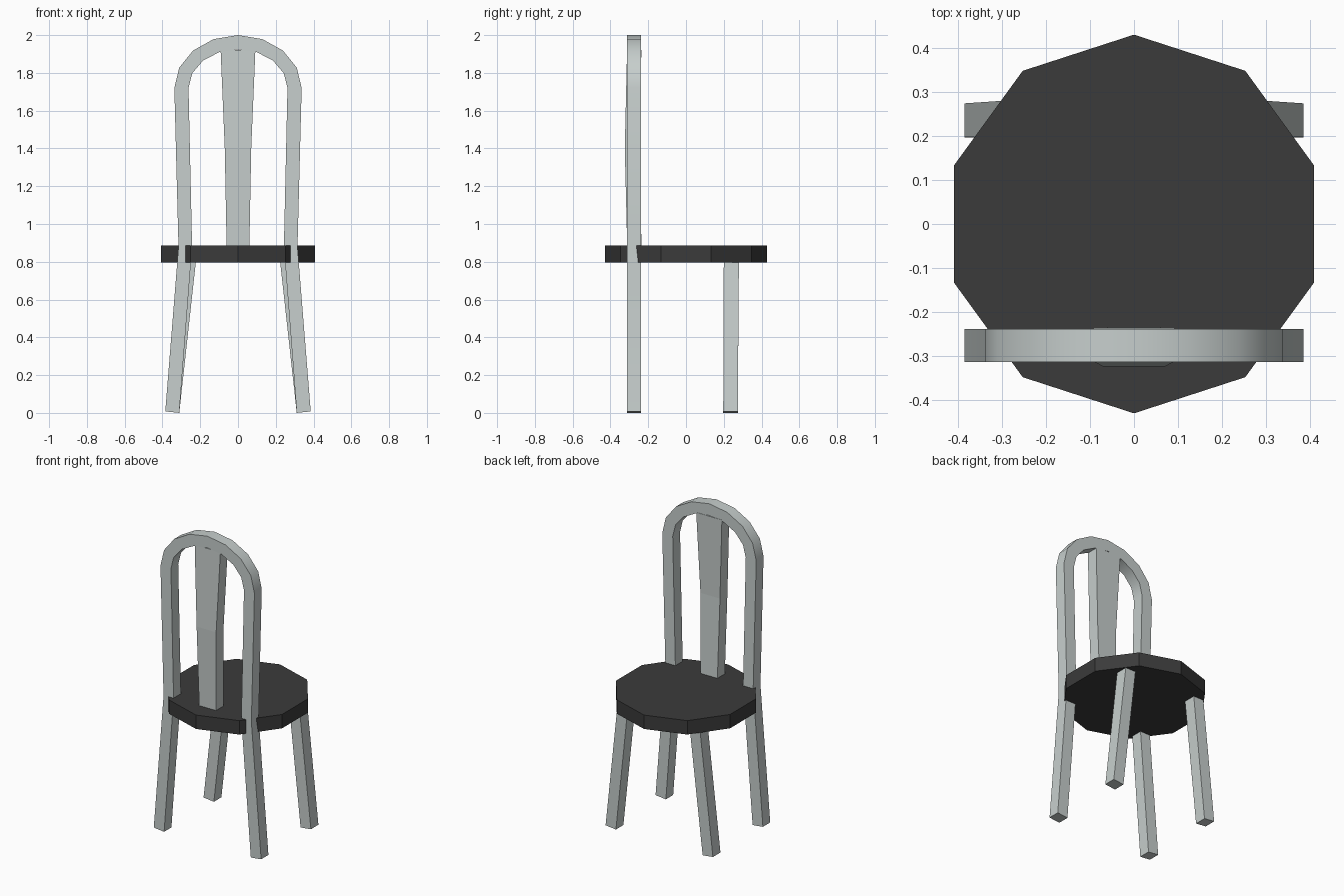
import bpy, bmesh, math

if "Cube" in bpy.data.objects:
    bpy.data.objects.remove(bpy.data.objects["Cube"])


def material(name, rgb):
    m = bpy.data.materials.new(name)
    m.diffuse_color = (*rgb, 1)
    m.use_nodes = True
    m.node_tree.nodes["Principled BSDF"].inputs["Base Color"].default_value = m.diffuse_color
    return m


grey = material("pale grey paint", (0.57, 0.62, 0.61))
dark = material("charcoal", (0.043, 0.043, 0.043))


def loft(name, sections):
    """Square bar through sections ((x, z) inner, (x, z) outer, y front, y back)."""
    bm = bmesh.new()
    rings = []
    for (xi, zi), (xo, zo), y0, y1 in sections:
        rings.append([bm.verts.new(p) for p in
                      ((xi, y0, zi), (xo, y0, zo), (xo, y1, zo), (xi, y1, zi))])
    for a, b in zip(rings, rings[1:]):
        for i in range(4):
            j = (i + 1) % 4
            bm.faces.new((a[i], a[j], b[j], b[i]))
    bm.faces.new(rings[0][::-1])
    bm.faces.new(rings[-1])
    bmesh.ops.recalc_face_normals(bm, faces=bm.faces)
    me = bpy.data.meshes.new(name)
    bm.to_mesh(me)
    bm.free()
    me.materials.append(grey)
    ob = bpy.data.objects.new(name, me)
    bpy.context.collection.objects.link(ob)
    return ob


# Seat: ten-sided slab with corners at front and back
bpy.ops.mesh.primitive_cylinder_add(vertices=10, radius=0.43, depth=0.09,
                                    location=(0, 0, 0.84))
seat = bpy.context.object
seat.name = "seat"
seat.data.materials.append(dark)

# Back frame: rear legs, uprights and arch in one continuous bar
F, B = -0.313, -0.238
side = [((0.311, 0.0), (0.385, 0.008)),
        ((0.243, 0.88), (0.315, 0.88))]
arch = []
for i in range(9):
    a = math.pi * i / 8
    c, s = math.cos(a), math.sin(a)
    arch.append(((0.262 * c, 1.72 + 0.205 * s), (0.337 * c, 1.72 + 0.28 * s)))
mirrored = [tuple((-x, z) for x, z in pair) for pair in reversed(side)]
frame = loft("back_frame", [(i, o, F, B) for i, o in side + arch + mirrored])
bpy.context.view_layer.objects.active = frame
bpy.ops.object.select_all(action='DESELECT')
frame.select_set(True)
bpy.ops.object.shade_smooth_by_angle(angle=math.radians(30))

# Splat: tapered, slightly bowed centre board
loft("back_splat", [((-w, z), (w, z), y, y + 0.076) for w, z, y in
                    ((0.06, 0.87, -0.311), (0.070, 1.40, -0.324),
                     (0.092, 1.92, -0.312))])

# Front legs, splayed outwards
for s, label in ((1, "right"), (-1, "left")):
    loft("front_leg_" + label, [
        ((s * 0.311, 0.0), (s * 0.385, 0.008), 0.197, 0.274),
        ((s * 0.222, 0.81), (s * 0.296, 0.81), 0.200, 0.280)])
